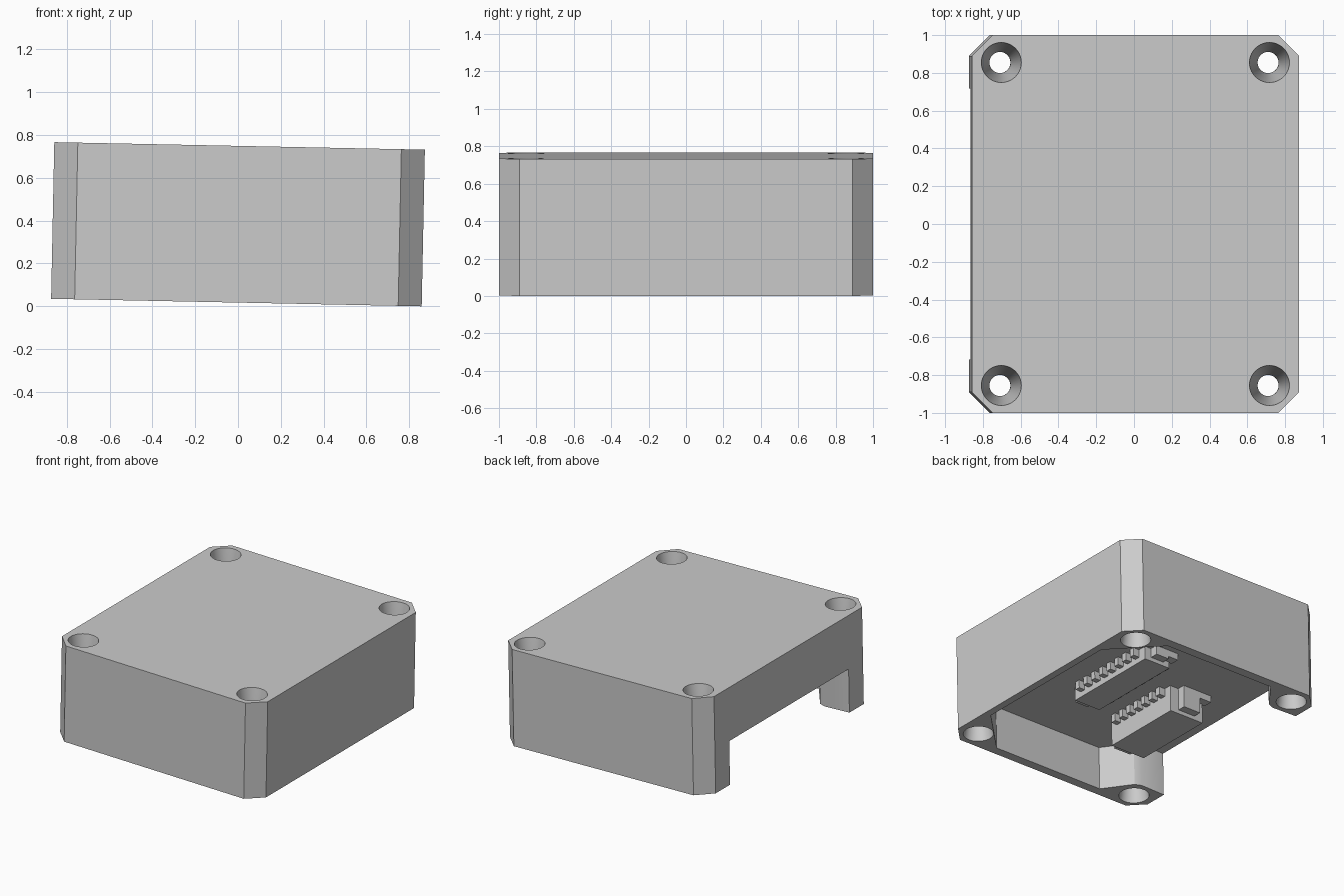
import bpy, bmesh, math
from mathutils import Matrix

cube = bpy.data.objects.get("Cube")
if cube:
    bpy.data.objects.remove(cube, do_unlink=True)

HX, HY, H = 0.866, 1.0, 0.732      # half width, half depth, height
CEIL = 0.33                        # height of the recessed underside
CH = 0.11                          # corner chamfer
TILT = 0.0202
PLACE = Matrix.Translation((-0.0074, 0, 0.0175)) @ Matrix.Rotation(TILT, 4, 'Y')

grey = bpy.data.materials.new("light_grey")
grey.use_nodes = True
grey.diffuse_color = (0.6, 0.6, 0.6, 1)
grey.node_tree.nodes["Principled BSDF"].inputs["Base Color"].default_value = (0.6, 0.6, 0.6, 1)


def add_object(name, bm):
    bmesh.ops.recalc_face_normals(bm, faces=bm.faces)
    mesh = bpy.data.meshes.new(name)
    bm.to_mesh(mesh)
    bm.free()
    mesh.materials.append(grey)
    ob = bpy.data.objects.new(name, mesh)
    bpy.context.collection.objects.link(ob)
    ob.matrix_world = PLACE
    return ob


def prism(name, outline, z0, z1):
    bm = bmesh.new()
    face = bm.faces.new([bm.verts.new((x, y, z0)) for x, y in outline])
    ext = bmesh.ops.extrude_face_region(bm, geom=[face])
    verts = [v for v in ext["geom"] if isinstance(v, bmesh.types.BMVert)]
    bmesh.ops.translate(bm, verts=verts, vec=(0, 0, z1 - z0))
    return add_object(name, bm)


def add_box(bm, x0, x1, y0, y1, z0, z1):
    m = Matrix.Translation(((x0 + x1) / 2, (y0 + y1) / 2, (z0 + z1) / 2))
    bmesh.ops.create_cube(bm, size=1, matrix=m @ Matrix.Diagonal((x1 - x0, y1 - y0, z1 - z0, 1)))


def lathe(name, x, y, profile, sides=40):
    bm = bmesh.new()
    rings = []
    for r, z in profile:
        angles = [2 * math.pi * i / sides for i in range(sides)]
        rings.append([bm.verts.new((x + r * math.cos(a), y + r * math.sin(a), z)) for a in angles])
    for low, high in zip(rings, rings[1:]):
        for i in range(sides):
            j = (i + 1) % sides
            bm.faces.new((low[i], low[j], high[j], high[i]))
    bm.faces.new(rings[0])
    bm.faces.new(rings[-1])
    return add_object(name, bm)


def cut(ob, cutter):
    mod = ob.modifiers.new("cut", 'BOOLEAN')
    mod.operation, mod.solver, mod.object = 'DIFFERENCE', 'EXACT', cutter
    bpy.context.view_layer.objects.active = ob
    bpy.ops.object.modifier_apply(modifier=mod.name)
    bpy.data.objects.remove(cutter, do_unlink=True)


# Housing block with chamfered corners
half = [(HX, HY - CH), (HX - CH, HY), (CH - HX, HY), (-HX, HY - CH)]
housing = prism("housing", half + [(x, -y) for x, y in reversed(half)], 0, H)

# Underside recess, open through the right side between two legs
half = [(0.81, 0.60), (0.48, 0.93), (-0.46, 0.93), (-0.61, 0.73), (-0.66, 0.71), (-0.95, 0.72)]
cut(housing, prism("recess", half + [(x, -y) for x, y in reversed(half)], -0.1, CEIL))

# Waisted screw holes at the four corners
waist = [(0.12, -0.1), (0.106, 0), (0.056, 0.34), (0.056, 0.39), (0.106, H), (0.12, H + 0.1)]
for x in (-0.71, 0.71):
    for y in (-0.855, 0.855):
        cut(housing, lathe("screw_hole", x, y, waist))


# Pin connectors hanging from the underside of the housing
def connector(name, x0, x1, y0, y1, drop, pins):
    z = CEIL - drop
    bm = bmesh.new()
    add_box(bm, x0, x1, y0, y1, z, CEIL + 0.01)
    step = (y1 - y0) / (pins + 1)
    for i in range(pins):
        y = y0 + step * (i + 1)
        for edge, out in ((x0, -1), (x1, 1)):
            a, b = sorted((edge - out * 0.01, edge + out * 0.05))
            add_box(bm, a, b, y - 0.02, y + 0.02, CEIL - 0.06, CEIL + 0.01)
    # Stepped end tabs
    w = (x1 - x0) / 4
    for y, out in ((y0, -1), (y1, 1)):
        a, b = sorted((y - out * 0.01, y + out * 0.06))
        add_box(bm, x0 + w, x1 - w, a, b, z + 0.03, CEIL + 0.01)
        add_box(bm, x0 - 0.03, x0 + w * 1.2, a, b, CEIL - 0.05, CEIL + 0.01)
    return add_object(name, bm)


connector("inner_connector", 0.0, 0.22, -0.38, 0.38, 0.10, 8)
connector("outer_connector", -0.57, -0.28, -0.58, 0.06, 0.20, 7)

# Smooth the hole walls only
for o in bpy.context.selected_objects:
    o.select_set(False)
housing.select_set(True)
bpy.context.view_layer.objects.active = housing
bpy.ops.object.shade_smooth_by_angle(angle=math.radians(25))
